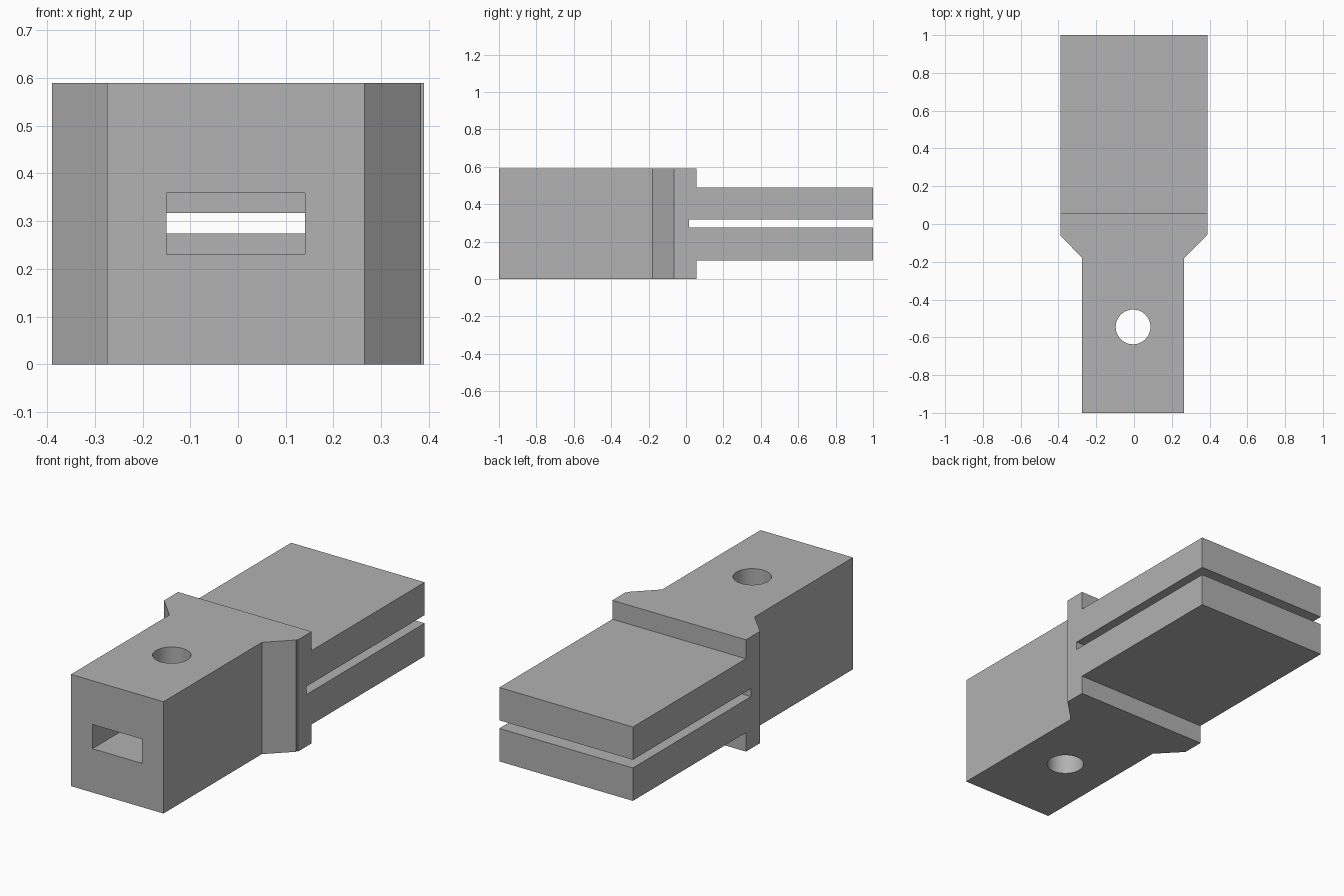
import bpy
import bmesh

cube = bpy.data.objects.get("Cube")
if cube:
    bpy.data.objects.remove(cube, do_unlink=True)

HEIGHT = 0.59
HALF_WIDTH = 0.39

grey = bpy.data.materials.new("plain grey")
grey.use_nodes = True
colour = (0.445, 0.445, 0.445, 1)
grey.diffuse_color = colour
grey.node_tree.nodes["Principled BSDF"].inputs["Base Color"].default_value = colour


def add_mesh(name, bm):
    bmesh.ops.recalc_face_normals(bm, faces=bm.faces)
    mesh = bpy.data.meshes.new(name)
    bm.to_mesh(mesh)
    bm.free()
    mesh.materials.append(grey)
    obj = bpy.data.objects.new(name, mesh)
    bpy.context.collection.objects.link(obj)
    return obj


def prism(name, outline, z0, z1):
    """Extrude an XY outline between two heights."""
    bm = bmesh.new()
    face = bm.faces.new([bm.verts.new((x, y, z0)) for x, y in outline])
    new = bmesh.ops.extrude_face_region(bm, geom=[face])["geom"]
    verts = [v for v in new if isinstance(v, bmesh.types.BMVert)]
    bmesh.ops.translate(bm, verts=verts, vec=(0, 0, z1 - z0))
    return add_mesh(name, bm)


def box(name, x0, x1, y0, y1, z0, z1):
    return prism(name, [(x0, y0), (x1, y0), (x1, y1), (x0, y1)], z0, z1)


def combine(target, tool, operation):
    """Apply a boolean and discard the tool object."""
    tool.hide_render = True
    mod = target.modifiers.new(operation, "BOOLEAN")
    mod.operation = operation
    mod.solver = "EXACT"
    mod.object = tool
    bpy.context.view_layer.objects.active = target
    bpy.ops.object.modifier_apply(modifier=mod.name)
    bpy.data.objects.remove(tool, do_unlink=True)


# Front block flaring out to the collar
body = prism("connector_body", [
    (-0.275, -1), (0.265, -1), (0.265, -0.18),
    (0.383, -0.064), (0.383, -0.055), (HALF_WIDTH, -0.055),
    (HALF_WIDTH, 0.057), (-HALF_WIDTH, 0.057),
    (-HALF_WIDTH, -0.06), (-0.275, -0.18)], 0, HEIGHT)

# Rear tongue, set in from the collar's top and bottom
tongue = box("tongue", -HALF_WIDTH, HALF_WIDTH, 0, 1, 0.1, 0.49)
combine(body, tongue, "UNION")

# Slit dividing the tongue into two prongs
slit = box("slit_cutter", -0.6, 0.6, 0.015, 1.2, 0.274, 0.317)
combine(body, slit, "DIFFERENCE")

# Front socket, running back to meet the slit
socket = box("socket_cutter", -0.15, 0.14, -1.2, 0.016, 0.231, 0.359)
combine(body, socket, "DIFFERENCE")

# Round hole through the front block
bm = bmesh.new()
bmesh.ops.create_cone(bm, cap_ends=True, segments=48, radius1=0.092,
                      radius2=0.092, depth=2)
bmesh.ops.translate(bm, verts=bm.verts, vec=(-0.005, -0.545, 0.3))
combine(body, add_mesh("hole_cutter", bm), "DIFFERENCE")

# Round shading inside the hole, crisp edges elsewhere
body.select_set(True)
bpy.context.view_layer.objects.active = body
bpy.ops.object.shade_smooth_by_angle(angle=0.5)
